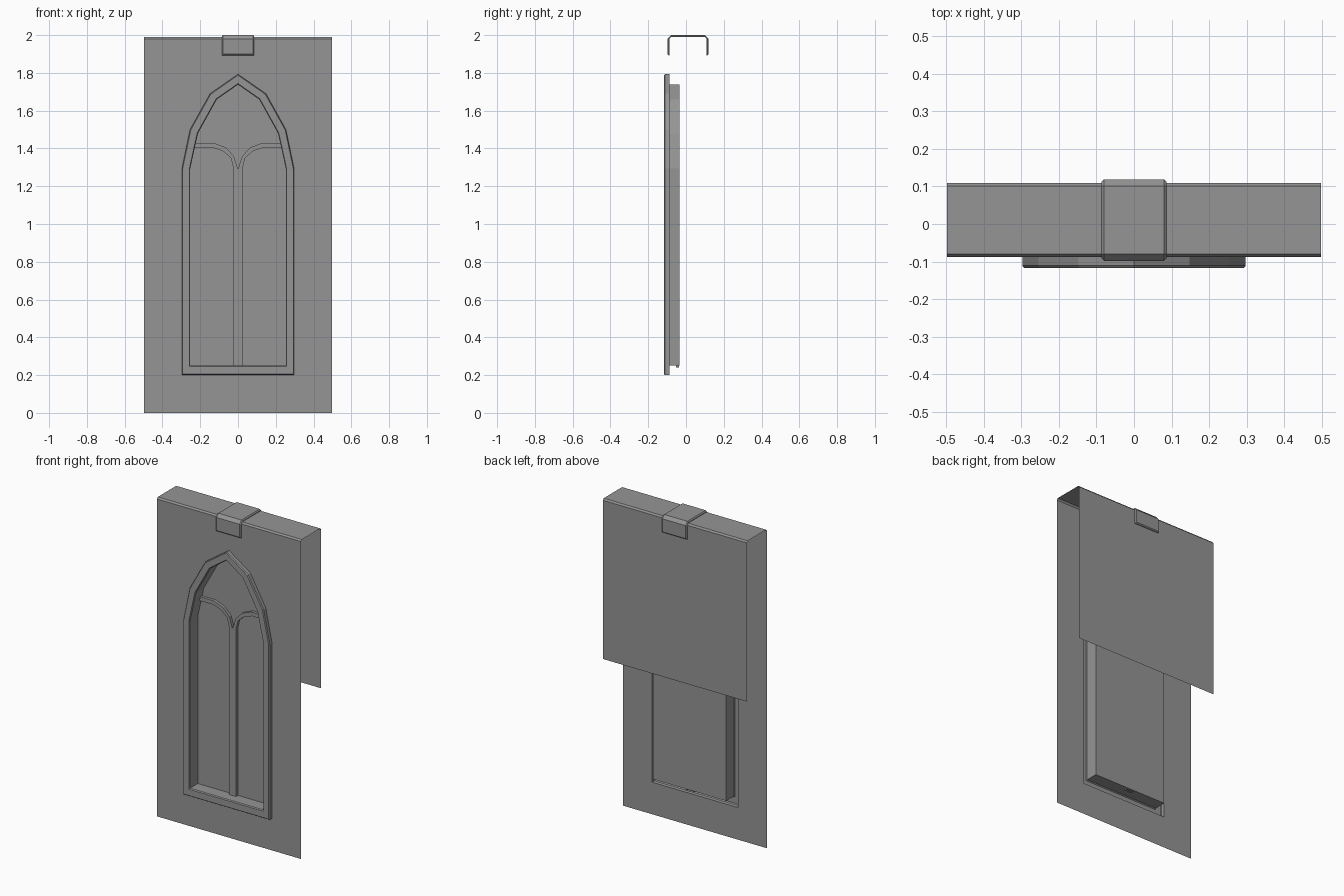
import bpy
import bmesh

if "Cube" in bpy.data.objects:
    bpy.data.objects.remove(bpy.data.objects["Cube"])

# One stone grey for everything
stone = bpy.data.materials.new("stone_grey")
stone.use_nodes = True
colour = (0.3, 0.3, 0.3, 1)
stone.diffuse_color = colour
stone.node_tree.nodes["Principled BSDF"].inputs["Base Color"].default_value = colour


def mirrored(name, rows, faces=()):
    """Loft open rows of points on the +x half, add flat faces, mirror in x."""
    bm = bmesh.new()
    for a, b in zip(rows, rows[1:]):
        for i in range(len(a) - 1):
            bm.faces.new([bm.verts.new(p) for p in (a[i], a[i + 1], b[i + 1], b[i])])
    for face in faces:
        bm.faces.new([bm.verts.new(p) for p in face])
    bmesh.ops.remove_doubles(bm, verts=bm.verts, dist=0.0001)
    bmesh.ops.recalc_face_normals(bm, faces=bm.faces)
    mesh = bpy.data.meshes.new(name)
    bm.to_mesh(mesh)
    bm.free()
    mesh.materials.append(stone)
    ob = bpy.data.objects.new(name, mesh)
    bpy.context.collection.objects.link(ob)
    mod = ob.modifiers.new("Mirror", "MIRROR")
    mod.merge_threshold = 0.0001
    return ob


def at_y(outline, y):
    return [(x, y, z) for x, z in outline]


def blend(a, b, t):
    return [(p[0] + (q[0] - p[0]) * t, p[1] + (q[1] - p[1]) * t) for p, q in zip(a, b)]


# Half outlines of the pointed arch
outer = [(0, 0.2), (0.297, 0.2), (0.297, 1.294), (0.254, 1.5), (0.148, 1.69), (0, 1.793)]
inner = [(0, 0.25), (0.253, 0.25), (0.253, 1.294), (0.212, 1.48), (0.112, 1.66), (0, 1.738)]

HALF, TOP, FRONT, BACK = 0.497, 1.99, -0.088, 0.109
FACE, PANE, BEVEL = -0.117, -0.035, 0.006


def saddle(x, out, end_front, end_back):
    """Cross-section over the wall top, pushed outward by a distance."""
    prof = [(FRONT - out, end_front), (FRONT - out, TOP - 0.01), (FRONT + 0.008, TOP + out),
            (BACK - 0.008, TOP + out), (BACK + out, TOP - 0.01), (BACK + out, end_back)]
    return [(x, y, z) for y, z in prof]


# Wall sheet: front with the arch cut out, top, and shorter back flap
lip = TOP - 0.01
front_face = at_y([(0, 0), (HALF, 0), (HALF, lip), (0, lip)] + outer[::-1], FRONT)
mirrored("wall", [saddle(0, 0, lip, 0.99)[1:], saddle(HALF, 0, lip, 0.99)[1:]], [front_face])

# Raised frame and deep reveal, one hollow shell
mirrored("arch_frame", [
    at_y(outer, FRONT),
    at_y(outer, FACE + BEVEL),
    at_y(blend(outer, inner, 0.1), FACE),
    at_y(blend(outer, inner, 0.9), FACE),
    at_y(inner, FACE + BEVEL),
    at_y(inner, PANE),
])

# Recessed pane
mirrored("window_pane", [], [at_y(inner, PANE)])

# Central bar that forks into two curved arms
low = [(0.025, 0.24), (0.025, 1.3), (0.038, 1.35), (0.078, 1.385), (0.135, 1.405), (0.229, 1.405)]
high = [(0, 0.24), (0, 1.29), (0.022, 1.36), (0.065, 1.405), (0.13, 1.43), (0.223, 1.43)]
bar = -0.054
mirrored("window_tracery", [
    at_y(low, PANE - 0.001), at_y(low, bar), at_y(high, bar)
], [
    at_y([high[i], high[i + 1]], bar) + at_y([high[i + 1], high[i]], PANE - 0.001)
    for i in range(1, 5)
] + [at_y([high[0], low[0]], bar) + at_y([low[0], high[0]], PANE - 0.001)])

# Clip folded over the top, with bevelled rim
end = 1.893
rim = [saddle(0.086, 0, end, end), saddle(0.086, 0.004, end, end),
       saddle(0.08, 0.01, end + 0.006, end + 0.006)]
rows = rim + [saddle(0, 0.01, end + 0.006, end + 0.006)]
tips = []
for k in (0, -1):
    for a, b in zip(rim, rim[1:]):
        centre = [(0, p[k][1], p[k][2]) for p in (b, a)]
        tips.append([a[k], b[k]] + centre)
mirrored("top_clip", rows, tips)
